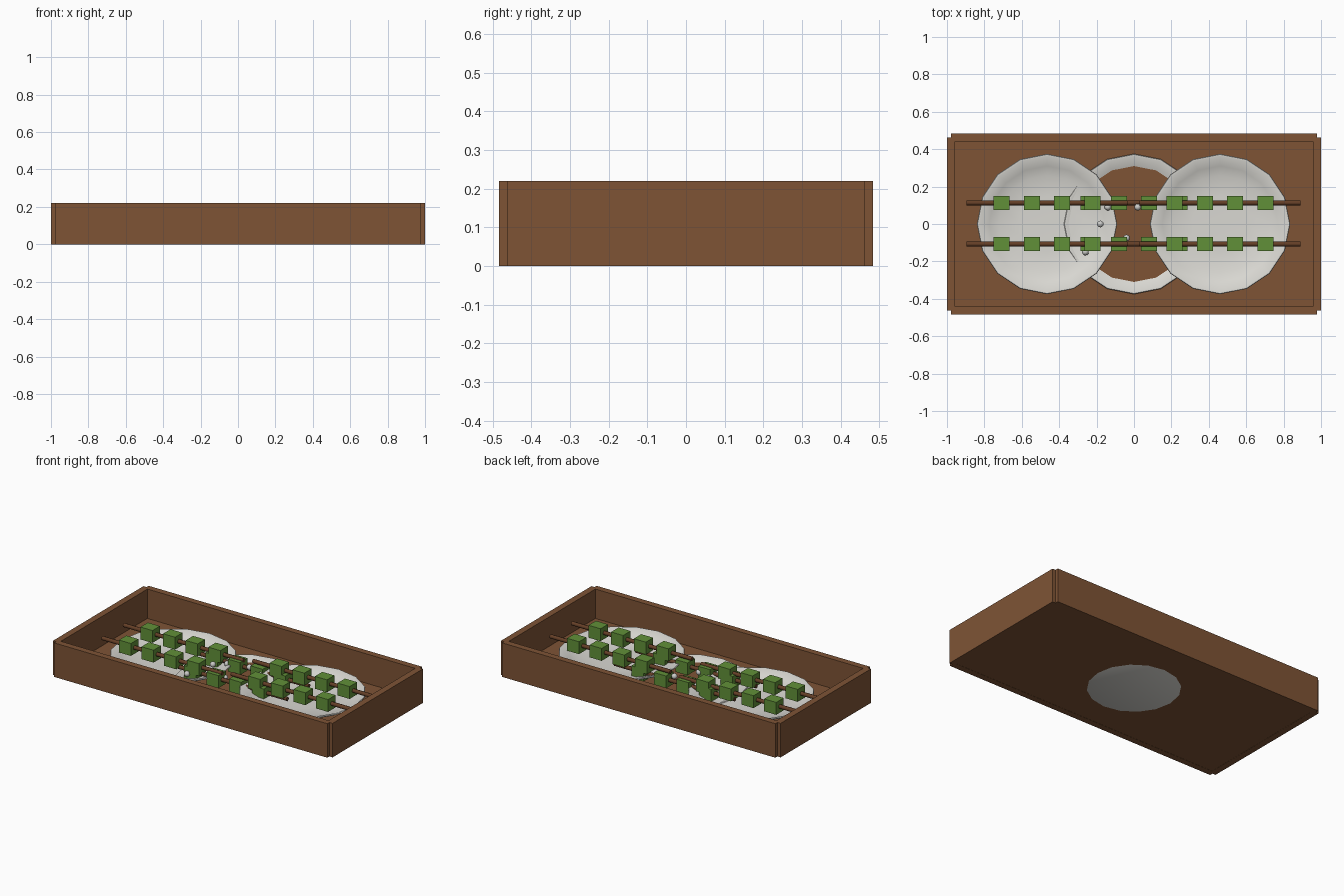
import bpy, bmesh, math
from mathutils import Matrix

if "Cube" in bpy.data.objects:
    bpy.data.objects.remove(bpy.data.objects["Cube"])


def material(name, rgb):
    m = bpy.data.materials.new(name)
    m.diffuse_color = (*rgb, 1)
    m.use_nodes = True
    m.node_tree.nodes["Principled BSDF"].inputs["Base Color"].default_value = m.diffuse_color
    return m


WOOD = material("brown wood", (0.21, 0.088, 0.036))
STICK = material("dark stick wood", (0.13, 0.05, 0.02))
CERAMIC = material("off white ceramic", (0.70, 0.69, 0.65))
GREEN = material("leaf green", (0.12, 0.28, 0.04))
GRAIN = material("pale grey", (0.60, 0.60, 0.58))


def finish(name, bm, mat, loc=(0, 0, 0), smooth=None):
    bmesh.ops.recalc_face_normals(bm, faces=bm.faces)
    me = bpy.data.meshes.new(name)
    bm.to_mesh(me)
    bm.free()
    me.materials.append(mat)
    ob = bpy.data.objects.new(name, me)
    ob.location = loc
    bpy.context.collection.objects.link(ob)
    if smooth:
        bpy.ops.object.select_all(action='DESELECT')
        ob.select_set(True)
        bpy.context.view_layer.objects.active = ob
        bpy.ops.object.shade_smooth_by_angle(angle=math.radians(smooth))
    return ob


def box(name, loc, size, mat):
    bm = bmesh.new()
    bmesh.ops.create_cube(bm, size=1, matrix=Matrix.Diagonal((*size, 1)))
    return finish(name, bm, mat, loc)


def rod(name, loc, length, radius, mat):
    bm = bmesh.new()
    bmesh.ops.create_cone(bm, cap_ends=True, segments=8, radius1=radius, radius2=radius,
                          depth=length, matrix=Matrix.Rotation(math.pi / 2, 4, 'Y'))
    return finish(name, bm, mat, loc, 50)


def ball(name, loc, radius, mat):
    bm = bmesh.new()
    bmesh.ops.create_uvsphere(bm, u_segments=12, v_segments=8, radius=radius)
    return finish(name, bm, mat, loc, 60)


def dish(name, loc):
    # lathed shallow plate: underside, rim, then inside surface
    profile = [(0, 0), (0.27, 0), (0.34, 0.028), (0.375, 0.048), (0.372, 0.053),
               (0.362, 0.053), (0.31, 0.030), (0.26, 0.012), (0.15, 0.008), (0, 0.008)]
    bm = bmesh.new()
    vs = [bm.verts.new((r, 0, z)) for r, z in profile]
    es = [bm.edges.new(p) for p in zip(vs, vs[1:])]
    bmesh.ops.spin(bm, geom=vs + es, cent=(0, 0, 0), axis=(0, 0, 1),
                   angle=2 * math.pi, steps=16, use_duplicate=False)
    bmesh.ops.remove_doubles(bm, verts=bm.verts, dist=1e-4)
    return finish(name, bm, CERAMIC, loc, 40)


# tray: floor and four walls
box("tray_floor", (0, 0, 0.0155), (1.95, 0.92, 0.029), WOOD)
for s, side in ((-1, "front"), (1, "back")):
    box(side + "_wall", (0, s * 0.4625, 0.11), (1.956, 0.041, 0.22), WOOD)
for s, side in ((-1, "left"), (1, "right")):
    box(side + "_wall", (s * 0.979, 0, 0.11), (0.042, 0.924, 0.22), WOOD)

# three plates, each with two skewers of four cubes
for label, cx, base in (("middle", 0, 0), ("left", -0.465, 0.04), ("right", 0.46, 0.055)):
    dish(label + "_plate", (cx, 0, base))
    for row, y in (("front", -0.107), ("back", 0.113)):
        z = base + 0.09
        rod(f"{label}_{row}_skewer", (cx, y, z), 0.86, 0.013, STICK)
        for i in range(4):
            box(f"{label}_{row}_cube_{i + 1}", (cx + (i - 1.5) * 0.162, y, z),
                (0.086, 0.076, 0.08), GREEN)

# small grains
for i, p in enumerate([(-0.18, 0, 0.11), (0.02, 0.09, 0.11), (-0.04, -0.075, 0.09),
                       (-0.26, -0.15, 0.085), (-0.14, 0.09, 0.09)]):
    ball(f"grain_{i + 1}", p, 0.018, GRAIN)
